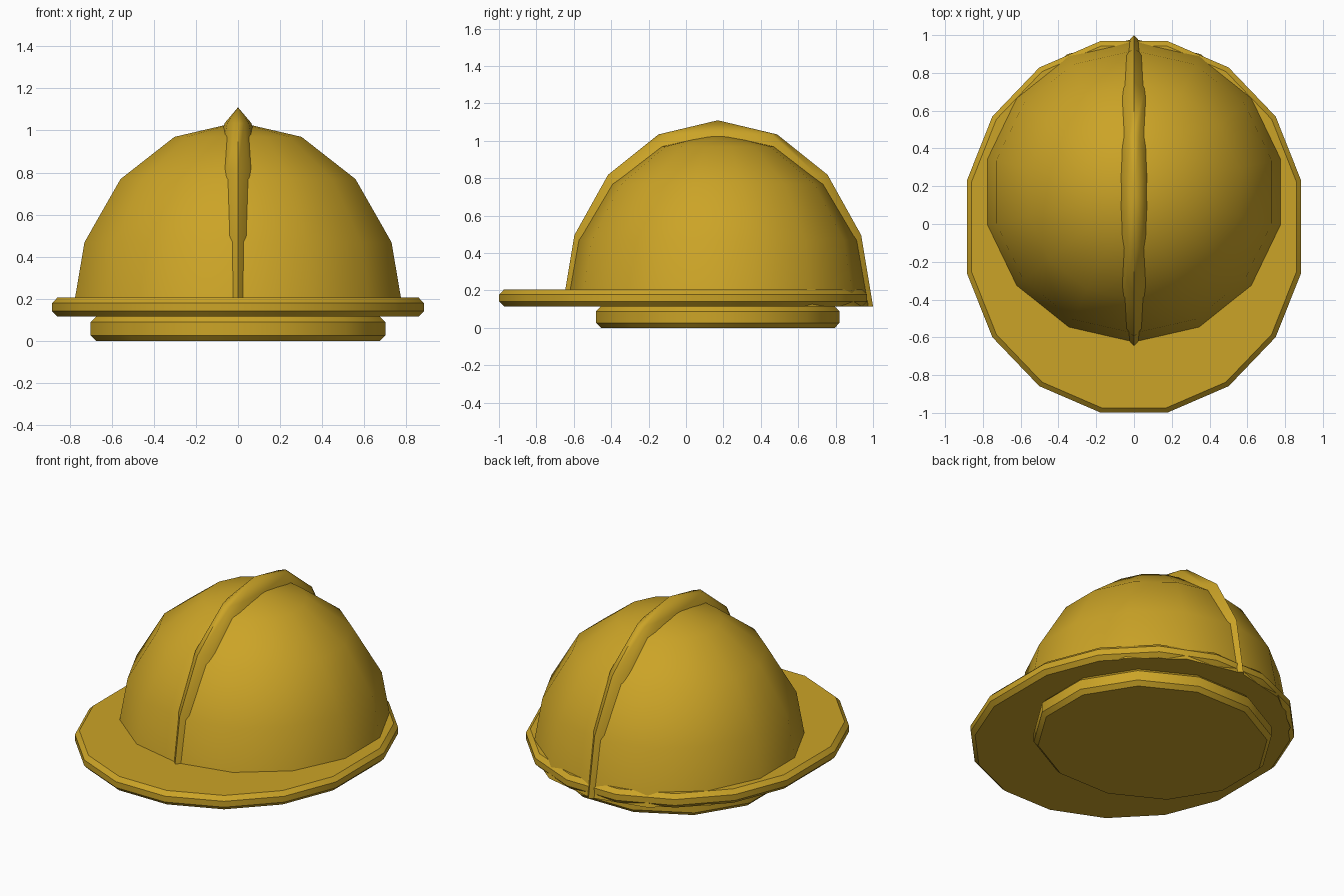
import bpy, bmesh
from math import sin, cos, pi, radians

cube = bpy.data.objects.get("Cube")
if cube:
    bpy.data.objects.remove(cube, do_unlink=True)

# Single painted plastic colour
yellow = bpy.data.materials.new("safety_yellow")
yellow.use_nodes = True
paint = (0.6, 0.37, 0.02, 1)
yellow.diffuse_color = paint
yellow.node_tree.nodes["Principled BSDF"].inputs["Base Color"].default_value = paint


def loft(name, sides, start, levels, center_y, split=0.0, smooth=40):
    """Stack elliptical rings (rx, ry, z); split pulls front and back halves apart."""
    bm = bmesh.new()
    rings = []
    for rx, ry, z in levels:
        ring = []
        for i in range(sides):
            a = start + 2 * pi * i / sides
            shift = split if sin(a) > 0 else -split
            ring.append(bm.verts.new((rx * cos(a), ry * sin(a) + shift + center_y, z)))
        rings.append(ring)
    for low, high in zip(rings, rings[1:]):
        for i in range(sides):
            j = (i + 1) % sides
            bm.faces.new((low[i], low[j], high[j], high[i]))
    bm.faces.new(rings[0][::-1])
    bm.faces.new(rings[-1])
    bmesh.ops.remove_doubles(bm, verts=bm.verts, dist=1e-5)
    bmesh.ops.recalc_face_normals(bm, faces=bm.faces)
    mesh = bpy.data.meshes.new(name)
    bm.to_mesh(mesh)
    bm.free()
    mesh.materials.append(yellow)
    obj = bpy.data.objects.new(name, mesh)
    bpy.context.collection.objects.link(obj)
    bpy.ops.object.select_all(action="DESELECT")
    obj.select_set(True)
    bpy.context.view_layer.objects.active = obj
    bpy.ops.object.shade_smooth_by_angle(angle=radians(smooth))
    return obj


def half_ball(rx, ry, height, base):
    """Four latitude bands from equator to pole."""
    return [(rx * cos(t), ry * cos(t), base + height * sin(t))
            for t in (k * pi / 8 for k in range(5))]


def bevelled(rx, ry, bottom, top, bevel):
    """Disc levels with chamfered lower and upper rims."""
    return [(rx - bevel, ry - bevel, bottom), (rx, ry, bottom + bevel),
            (rx, ry, top - bevel), (rx - bevel, ry - bevel, top)]


BASE = 0.115
HEAD_Y = 0.17

# Rounded shell and the thin crest running front to back over it
loft("shell", 14, pi / 2, half_ball(0.81, 0.81, 0.925, BASE), HEAD_Y)
loft("crest", 14, pi / 2, half_ball(0.172, 0.83, 0.995, BASE), HEAD_Y)

# Oval brim, longer at the front
loft("brim", 16, pi / 16, bevelled(0.902, 0.94, BASE, 0.205, 0.026), -0.015, split=0.062)

# Headband under the brim
loft("headband", 12, pi / 12, bevelled(0.725, 0.673, 0.0, BASE, 0.026), HEAD_Y)
